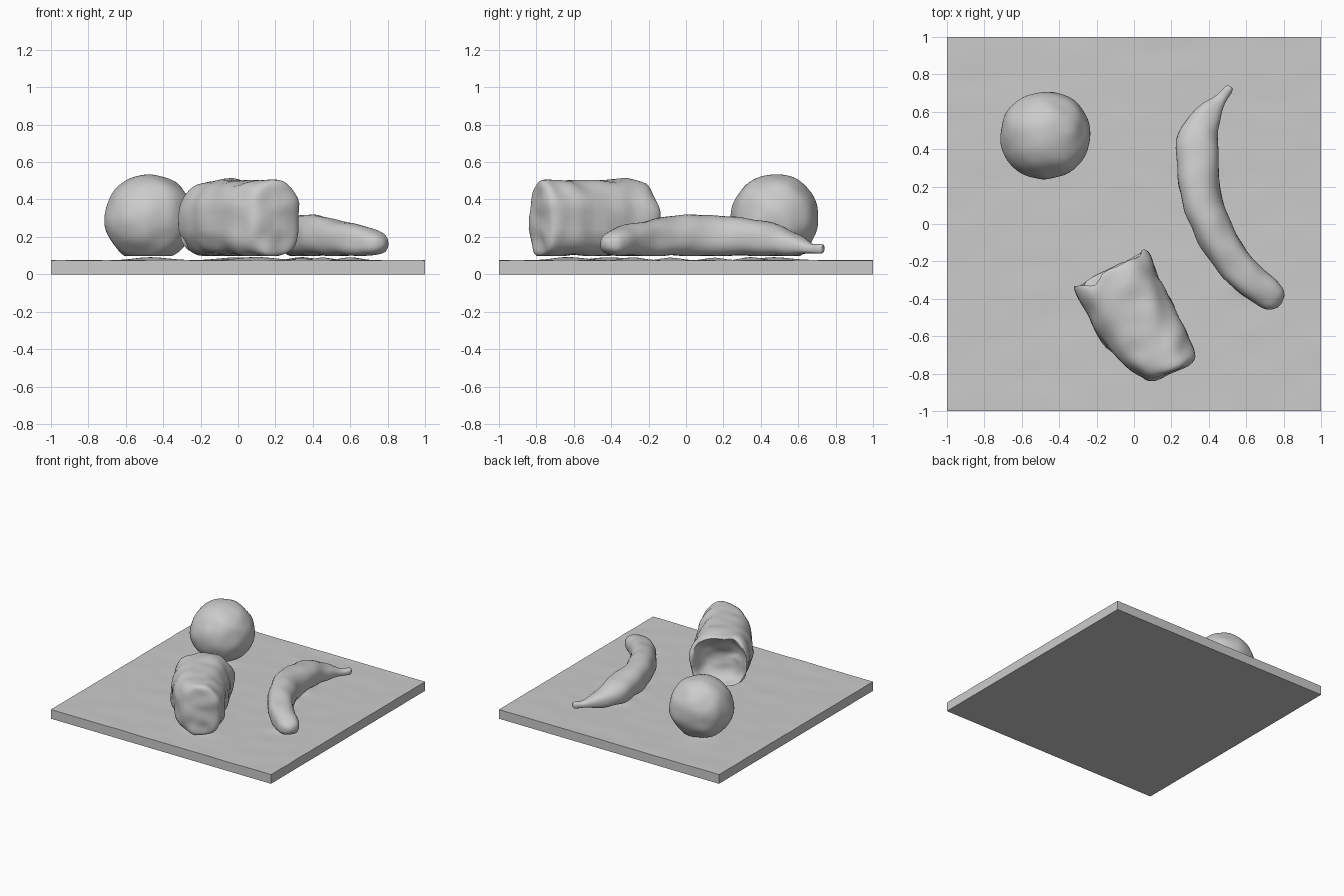
import bpy
import bmesh
import math
from mathutils import Vector, noise

cube = bpy.data.objects.get("Cube")
if cube:
    bpy.data.objects.remove(cube, do_unlink=True)

# One plain clay colour
GREY = (0.6, 0.6, 0.6, 1.0)
clay = bpy.data.materials.new("clay_grey")
clay.use_nodes = True
clay.diffuse_color = GREY
bsdf = clay.node_tree.nodes["Principled BSDF"]
bsdf.inputs["Base Color"].default_value = GREY
bsdf.inputs["Roughness"].default_value = 0.8


def finish(bm, name, angle):
    """Turn a bmesh into a smooth-shaded object."""
    bmesh.ops.recalc_face_normals(bm, faces=bm.faces[:])
    mesh = bpy.data.meshes.new(name)
    bm.to_mesh(mesh)
    bm.free()
    mesh.materials.append(clay)
    obj = bpy.data.objects.new(name, mesh)
    bpy.context.collection.objects.link(obj)
    bpy.ops.object.select_all(action="DESELECT")
    obj.select_set(True)
    bpy.context.view_layer.objects.active = obj
    bpy.ops.object.shade_smooth_by_angle(angle=math.radians(angle))
    return obj


def roughen(bm, amount, scale):
    """Push the surface in and out for a hand-modelled, lumpy look."""
    bm.normal_update()
    moves = [(v, v.normal * noise.noise(v.co * scale) * amount) for v in bm.verts]
    for v, d in moves:
        v.co += d
        v.co.z = max(v.co.z, 0.097)


def smooth_stations(points, steps):
    """Catmull-Rom interpolation of a list of equal-length tuples."""
    pts = [points[0]] + points + [points[-1]]
    out = []
    for i in range(1, len(pts) - 2):
        for s in range(steps):
            t = s / steps
            out.append([0.5 * (2 * b + (c - a) * t + (2 * a - 5 * b + 4 * c - d) * t ** 2
                               + (3 * b - a - 3 * c + d) * t ** 3)
                        for a, b, c, d in zip(*pts[i - 1:i + 3])])
    return out + [list(points[-1])]


def loft(stations, upper, lower, side=None, sides=32):
    """Skin upright rings given as (x, y, half width, bottom, top)."""
    bm = bmesh.new()
    rings = []
    for i, (x, y, hw, zb, zt) in enumerate(stations):
        p, q = stations[max(i - 1, 0)], stations[min(i + 1, len(stations) - 1)]
        across = side or Vector((p[1] - q[1], q[0] - p[0], 0)).normalized()
        ring = []
        for k in range(sides):
            c, s = math.cos(k * math.tau / sides), math.sin(k * math.tau / sides)
            e = upper if s > 0 else lower
            u = math.copysign(abs(c) ** e, c) * hw
            w = math.copysign(abs(s) ** e, s) * (zt - zb) / 2
            ring.append(bm.verts.new(Vector((x, y, (zb + zt) / 2 + w)) + across * u))
        rings.append(ring)
    for r0, r1 in zip(rings, rings[1:]):
        for k in range(sides):
            j = (k + 1) % sides
            bm.faces.new((r0[k], r0[j], r1[j], r1[k]))
    bm.faces.new(rings[0])
    bm.faces.new(rings[-1])
    return bm


# Board: slightly uneven top with low swellings under each object
MOUNDS = [(-0.475, 0.475, 0.15), (0.0, -0.42, 0.16), (0.10, -0.62, 0.16),
          (0.34, 0.35, 0.09), (0.36, 0.15, 0.09), (0.45, -0.08, 0.09), (0.60, -0.28, 0.09)]
bm = bmesh.new()
bmesh.ops.create_grid(bm, x_segments=64, y_segments=64, size=1.0)
for v in bm.verts:
    x, y = v.co.x, v.co.y
    lift = max(math.exp(-((x - mx) ** 2 + (y - my) ** 2) / r ** 2 * 1.5) for mx, my, r in MOUNDS)
    v.co.z = 0.075 + 0.016 * lift + 0.003 * noise.noise(Vector((x * 4, y * 7, 0)))
rim = [e for e in bm.edges if e.is_boundary]
new = bmesh.ops.extrude_edge_only(bm, edges=rim)["geom"]
for v in new:
    if isinstance(v, bmesh.types.BMVert):
        v.co.z = 0.0
bmesh.ops.contextual_create(bm, geom=[g for g in new if isinstance(g, bmesh.types.BMEdge) and g.is_boundary])
finish(bm, "board", 40)

# Round fruit with a flattened underside
bm = bmesh.new()
bmesh.ops.create_icosphere(bm, subdivisions=5, radius=1.0)
for v in bm.verts:
    v.co = Vector((-0.475 + 0.241 * v.co.x, 0.475 + 0.236 * v.co.y, 0.30 + 0.238 * v.co.z))
roughen(bm, 0.012, 8)
finish(bm, "round_fruit", 60)

# Curved fruit, from stem tip to blunt end
CURVED = [
    (0.515, 0.735, 0.008, 0.125, 0.150), (0.505, 0.722, 0.022, 0.110, 0.160),
    (0.465, 0.675, 0.034, 0.108, 0.165), (0.415, 0.610, 0.062, 0.105, 0.205),
    (0.360, 0.520, 0.092, 0.100, 0.255), (0.337, 0.400, 0.113, 0.097, 0.285),
    (0.345, 0.220, 0.111, 0.097, 0.308), (0.385, 0.050, 0.104, 0.097, 0.315),
    (0.450, -0.080, 0.100, 0.097, 0.308), (0.530, -0.200, 0.096, 0.097, 0.290),
    (0.620, -0.300, 0.092, 0.097, 0.270), (0.705, -0.370, 0.085, 0.100, 0.245),
    (0.755, -0.402, 0.066, 0.112, 0.226), (0.780, -0.417, 0.038, 0.135, 0.200),
    (0.788, -0.421, 0.008, 0.160, 0.175)]
bm = loft(smooth_stations(CURVED, 4), 0.9, 0.75)
roughen(bm, 0.012, 8)
finish(bm, "curved_fruit", 60)

# Loaf: (along, across, half width, bottom, top), from hollow back end to front
ALONG, ACROSS = Vector((0.447, -0.894, 0)), Vector((0.894, 0.447, 0))
LOAF = [
    (0.270, -0.220, 0.010, 0.24, 0.26), (0.262, -0.220, 0.100, 0.18, 0.34),
    (0.220, -0.220, 0.160, 0.13, 0.42), (0.168, -0.225, 0.196, 0.11, 0.47),
    (0.160, -0.225, 0.211, 0.10, 0.49), (0.205, -0.222, 0.217, 0.097, 0.507),
    (0.320, -0.221, 0.217, 0.097, 0.507), (0.450, -0.220, 0.217, 0.097, 0.503),
    (0.600, -0.205, 0.200, 0.097, 0.505), (0.700, -0.185, 0.177, 0.097, 0.510),
    (0.765, -0.170, 0.148, 0.100, 0.505), (0.792, -0.165, 0.115, 0.12, 0.48),
    (0.802, -0.165, 0.060, 0.20, 0.40), (0.804, -0.165, 0.010, 0.29, 0.31)]
stations = []
for a, n, hw, zb, zt in smooth_stations(LOAF, 4):
    p = ALONG * a + ACROSS * n
    stations.append((p.x, p.y, hw, zb, zt))
bm = loft(stations, 0.85, 0.65, side=ACROSS, sides=40)
# Notch in the upper left of the back rim
for v in bm.verts:
    a, n = v.co.dot(ALONG), v.co.dot(ACROSS)
    if a < 0.3 and v.co.z > 0.3:
        v.co += ALONG * 0.04 * math.exp(-((n + 0.34) / 0.05) ** 2) * (0.3 - a) / 0.14
roughen(bm, 0.018, 9)
finish(bm, "loaf", 60)
